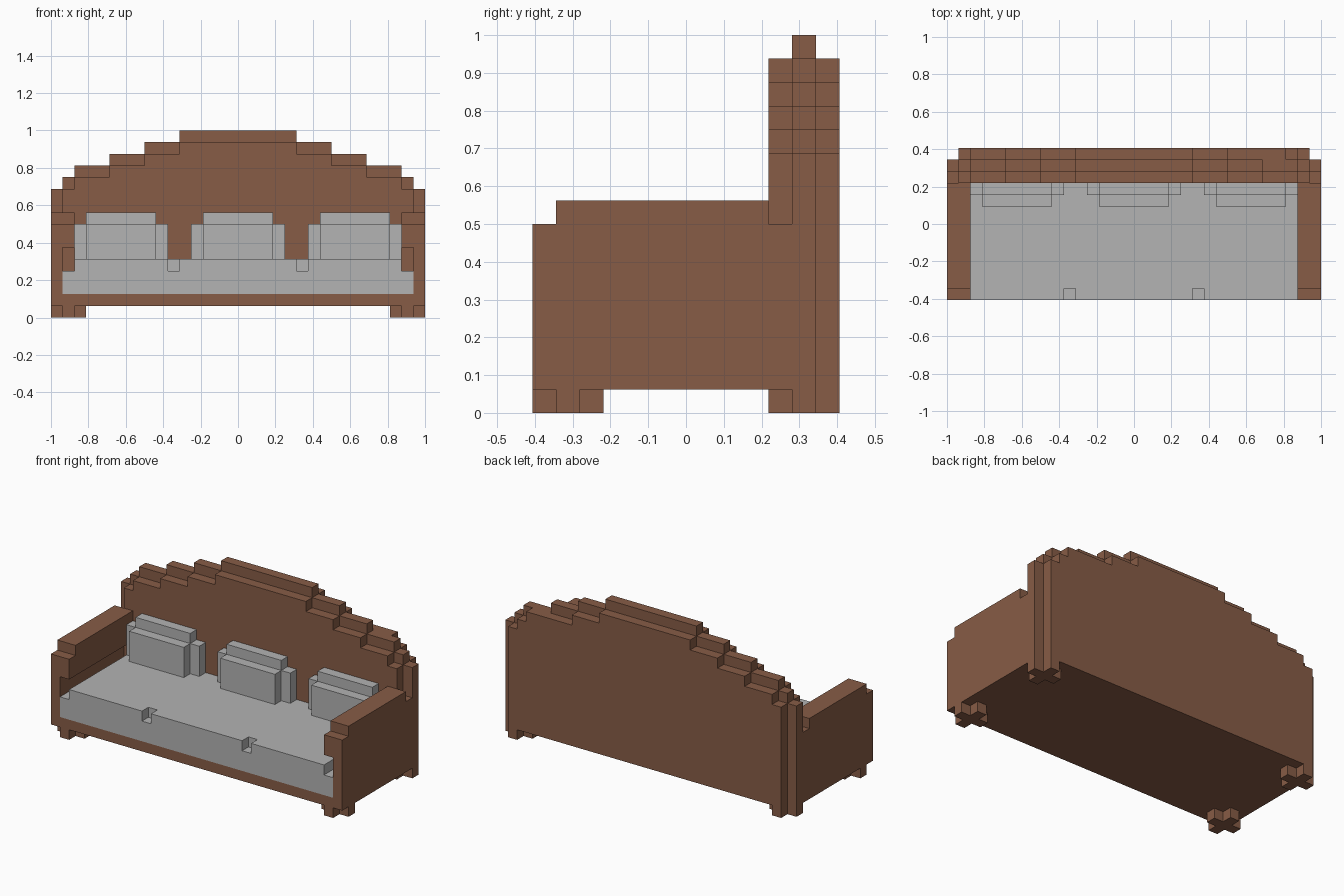
import bpy, bmesh
from mathutils import Vector

if "Cube" in bpy.data.objects:
    bpy.data.objects.remove(bpy.data.objects["Cube"], do_unlink=True)

U = 1 / 16      # one block
DEPTH = 13      # depth in blocks, counted from the front


def material(name, rgb):
    m = bpy.data.materials.new(name)
    m.use_nodes = True
    m.diffuse_color = (*rgb, 1)
    bsdf = m.node_tree.nodes["Principled BSDF"]
    bsdf.inputs["Base Color"].default_value = (*rgb, 1)
    bsdf.inputs["Roughness"].default_value = 0.9
    return m


WOOD = material("brown wood", (0.242, 0.107, 0.061))
FABRIC = material("grey fabric", (0.451, 0.451, 0.451))


def finish(name, bm, mat):
    """Scale block units to the model frame and make the object."""
    for v in bm.verts:
        v.co = Vector((v.co.x, v.co.y - DEPTH / 2, v.co.z)) * U
    bmesh.ops.recalc_face_normals(bm, faces=bm.faces)
    me = bpy.data.meshes.new(name)
    bm.to_mesh(me)
    bm.free()
    me.materials.append(mat)
    ob = bpy.data.objects.new(name, me)
    bpy.context.collection.objects.link(ob)
    return ob


def prism(bm, points, direction):
    """Extrude a closed outline along a direction."""
    face = bm.faces.new([bm.verts.new(p) for p in points])
    ext = bmesh.ops.extrude_face_region(bm, geom=[face], use_keep_orig=True)
    moved = [g for g in ext["geom"] if isinstance(g, bmesh.types.BMVert)]
    bmesh.ops.translate(bm, verts=moved, vec=direction)


def box(bm, x0, x1, y0, y1, z0, z1):
    prism(bm, [(x0, y0, z0), (x1, y0, z0), (x1, y1, z0), (x0, y1, z0)],
          (0, 0, z1 - z0))


def boxes(name, dims, mat):
    bm = bmesh.new()
    for d in dims:
        box(bm, *d)
    return finish(name, bm, mat)


def backrest_layer(name, y, left, right):
    """One-block-thick panel; steps are (outer x, height) from the middle out."""
    def half(steps, s):
        pts, x = [], 0
        for nx, h in steps:
            if x:
                pts.append((s * x, y, h))
            pts.append((s * nx, y, h))
            x = nx
        return pts + [(s * x, y, 1)]
    bm = bmesh.new()
    prism(bm, half(left, 1) + half(right, -1)[::-1], (0, 1, 0))
    return finish(name, bm, WOOD)


# Stepped arched backrest, the middle layer one block taller
core = [(5, 16), (8, 15), (11, 14), (14, 13), (15, 12), (16, 11)]
face = [(x, h - 1) for x, h in core[:-1]]
rear_left = face[:3] + [(13, 13), (14, 12), (15, 11)]
backrest_layer("backrest_front", 10, face, face)
backrest_layer("backrest_core", 11, core, core)
backrest_layer("backrest_rear", 12, rear_left, face)

# Base board under the seat
boxes("base_board", [(-15, 15, 0, 10, 1, 2)], WOOD)

# Arms with an overhanging inner rail, and cross-shaped feet
for side, s in (("left", 1), ("right", -1)):
    def sx(a, b, *rest):
        return (min(s * a, s * b), max(s * a, s * b), *rest)
    boxes("arm_" + side, [
        sx(15, 16, 0, 11, 1, 8), sx(15, 16, 1, 10, 8, 9),
        sx(14, 15, 0, 10, 6, 8), sx(14, 15, 1, 10, 8, 9)], WOOD)
    for end, c in (("front", 1), ("back", 11)):
        boxes(f"foot_{end}_{side}", [
            sx(13, 16, c, c + 1, 0, 1),
            sx(14, 15, c - 1, c, 0, 1),
            sx(14, 15, c + 1, c + 2, 0, 1)], WOOD)

# Seat: wide lower slab, narrower top slab with two front notches
boxes("seat_lower", [(-15, 15, 0, 10, 2, 4)], FABRIC)
bm = bmesh.new()
outline = [(-14, 0), (-6, 0), (-6, 1), (-5, 1), (-5, 0), (5, 0), (5, 1), (6, 1),
           (6, 0), (14, 0), (14, 10), (-14, 10)]
prism(bm, [(x, y, 4) for x, y in outline], (0, 0, 1))
finish("seat_top", bm, FABRIC)

# Three back cushions
for name, c in (("right", -10), ("middle", 0), ("left", 10)):
    boxes("cushion_" + name, [
        (c - 4, c + 4, 9, 10, 5, 8),
        (c - 3, c + 3, 8, 9, 5, 8),
        (c - 3, c + 3, 9, 10, 8, 9)], FABRIC)
